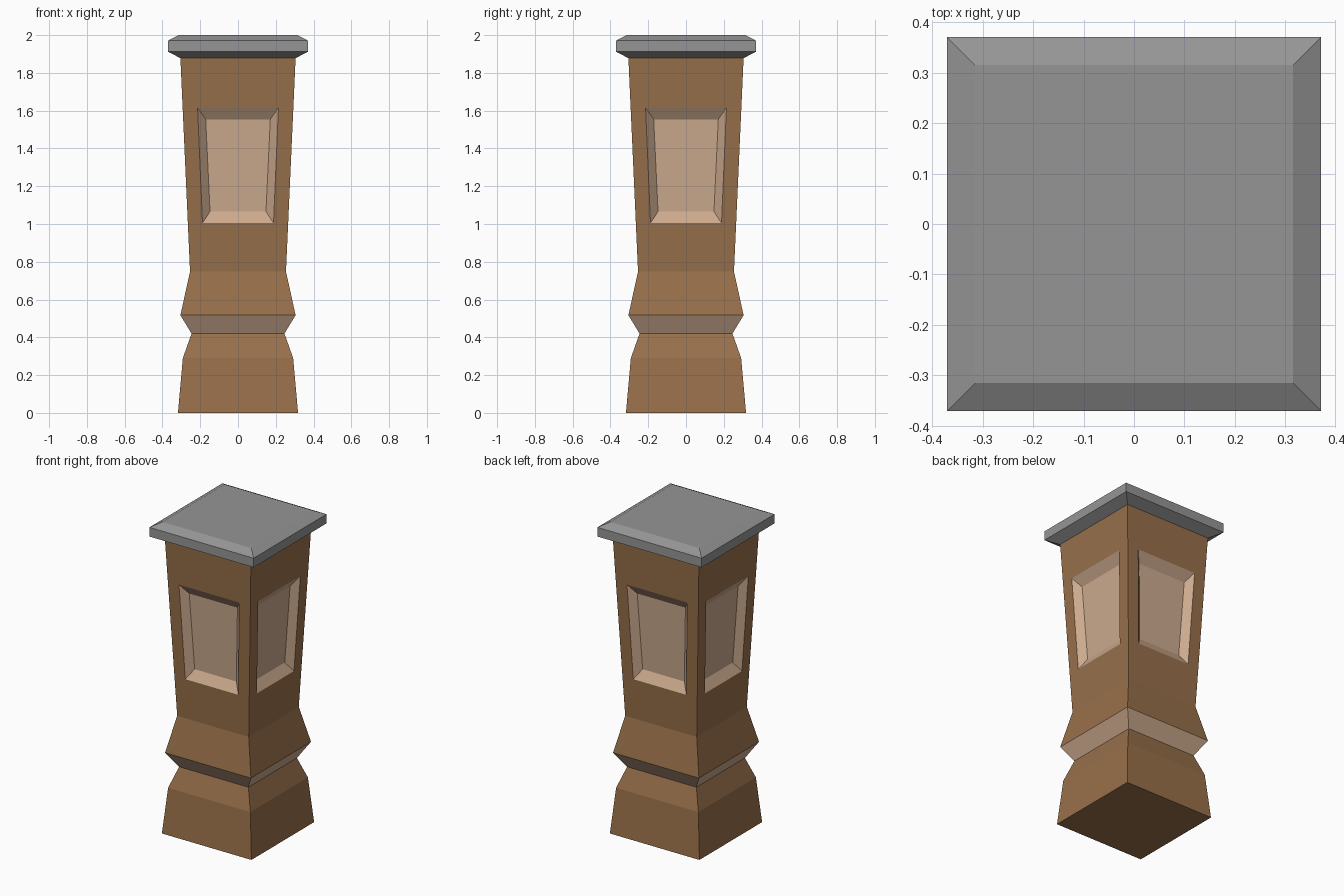
import bpy, bmesh
from math import pi
from mathutils import Matrix

if "Cube" in bpy.data.objects:
    bpy.data.objects.remove(bpy.data.objects["Cube"])


def material(name, rgb):
    m = bpy.data.materials.new(name)
    m.diffuse_color = (*rgb, 1.0)
    m.use_nodes = True
    m.node_tree.nodes["Principled BSDF"].inputs["Base Color"].default_value = m.diffuse_color
    return m


WOOD = material("brown wood", (0.314, 0.162, 0.069))
PALE = material("pale tan wood", (0.604, 0.402, 0.270))
GREY = material("grey cap", (0.30, 0.30, 0.30))


def finish(bm, name, mats):
    bmesh.ops.remove_doubles(bm, verts=bm.verts[:], dist=0.0005)
    bmesh.ops.recalc_face_normals(bm, faces=bm.faces[:])
    mesh = bpy.data.meshes.new(name)
    bm.to_mesh(mesh)
    bm.free()
    for m in mats:
        mesh.materials.append(m)
    ob = bpy.data.objects.new(name, mesh)
    bpy.context.collection.objects.link(ob)
    return ob


def square(bm, half, z):
    return [bm.verts.new((x * half, y * half, z))
            for x, y in ((-1, -1), (1, -1), (1, 1), (-1, 1))]


def bridge(bm, a, b, mat=0):
    for i in range(4):
        j = (i + 1) % 4
        bm.faces.new((a[i], a[j], b[j], b[i])).material_index = mat


def loft(bm, profile, mats=None):
    rings = [square(bm, h, z) for h, z in profile]
    for k in range(len(rings) - 1):
        bridge(bm, rings[k], rings[k + 1], mats[k] if mats else 0)
    return rings


# Post: square flared foot, pale undercut band, then the tapered shaft
bm = bmesh.new()
foot = [(0.318, 0), (0.292, 0.29), (0.246, 0.42), (0.305, 0.517), (0.254, 0.748)]
rings = loft(bm, foot, [0, 0, 1, 0])
bm.faces.new(rings[0])
SHAFT_LOW, SHAFT_TOP = (0.254, 0.748), (0.305, 1.878)
bm.faces.new(square(bm, *SHAFT_TOP))


def shaft_half(z):
    t = (z - SHAFT_LOW[1]) / (SHAFT_TOP[1] - SHAFT_LOW[1])
    return SHAFT_LOW[0] + t * (SHAFT_TOP[0] - SHAFT_LOW[0])


# Shaft sides, each with a bevelled recessed panel
def side_loop(rot, low, top, depth):
    (w0, z0), (w1, z1) = low, top
    pts = ((-w0, z0), (w0, z0), (w1, z1), (-w1, z1))
    return [bm.verts.new(rot @ Matrix.Translation((x, depth - shaft_half(z), z)).translation)
            for x, z in pts]


for k in range(4):
    rot = Matrix.Rotation(k * pi / 2, 3, 'Z')
    edge = side_loop(rot, SHAFT_LOW, SHAFT_TOP, 0)
    rim = side_loop(rot, (0.188, 1.005), (0.214, 1.615), 0)
    inner = side_loop(rot, (0.148, 1.066), (0.171, 1.554), 0.04)
    bridge(bm, edge, rim, 0)
    bridge(bm, rim, inner, 1)
    bm.faces.new(inner).material_index = 1
finish(bm, "post", [WOOD, PALE])

# Cap slab with bevelled top and underside
bm = bmesh.new()
rings = loft(bm, [(0.305, 1.878), (0.37, 1.912), (0.37, 1.971), (0.315, 2.0)])
bm.faces.new(rings[0])
bm.faces.new(rings[-1])
finish(bm, "cap", [GREY])
